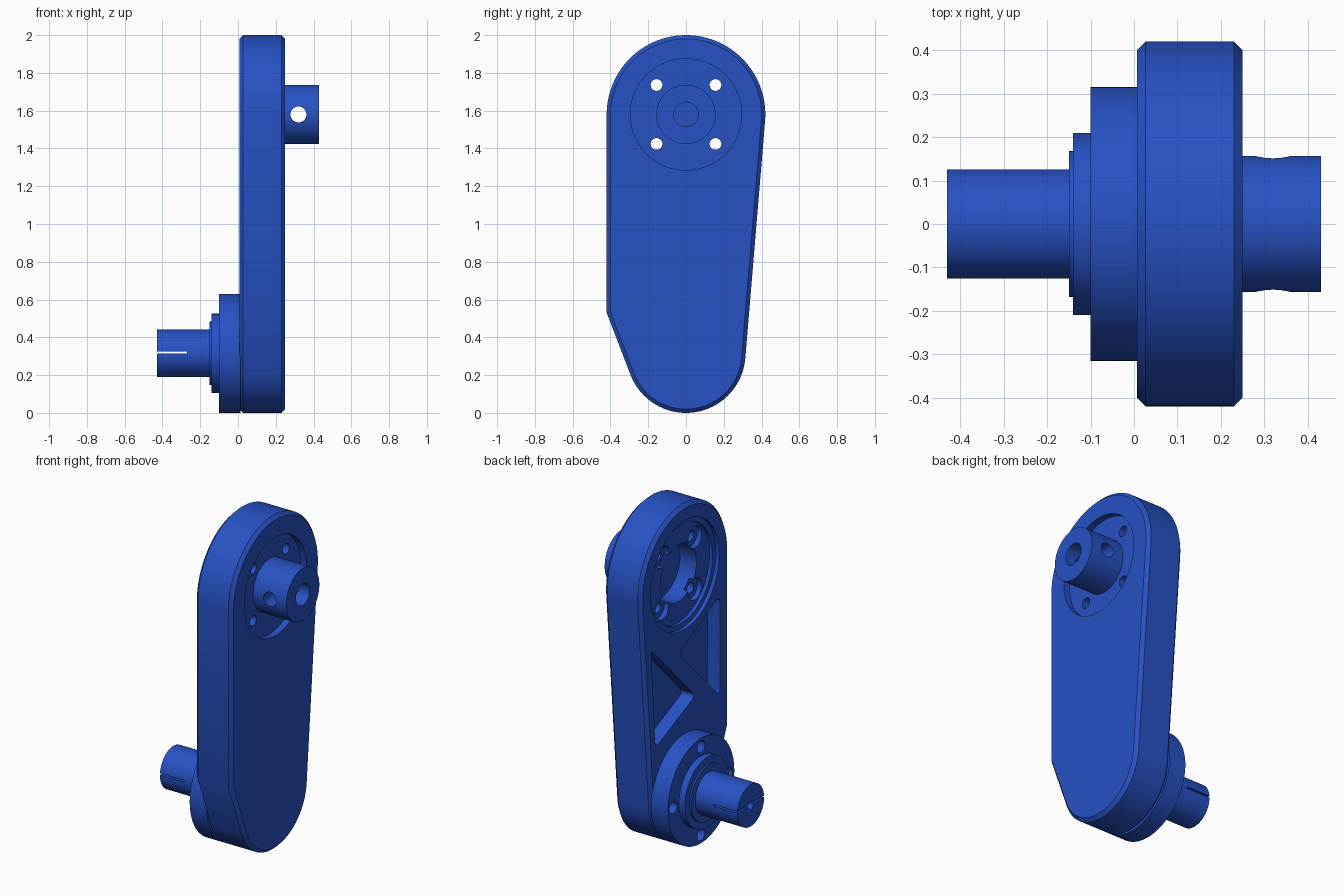
import bpy, bmesh, math
from mathutils import Matrix, Vector

cube = bpy.data.objects.get("Cube")
if cube:
    bpy.data.objects.remove(cube, do_unlink=True)

blue = bpy.data.materials.new("blue_paint")
blue.use_nodes = True
blue.diffuse_color = (0.02, 0.085, 0.56, 1)
blue.node_tree.nodes["Principled BSDF"].inputs["Base Color"].default_value = blue.diffuse_color

TOP_Z, TOP_R = 1.58, 0.42
LOW_Z, LOW_R = 0.315, 0.315
FACE, BACK = 0.007, 0.25


def finish(name, bm):
    bmesh.ops.recalc_face_normals(bm, faces=bm.faces)
    mesh = bpy.data.meshes.new(name)
    bm.to_mesh(mesh)
    bm.free()
    obj = bpy.data.objects.new(name, mesh)
    bpy.context.collection.objects.link(obj)
    mesh.materials.append(blue)
    return obj


def prism(name, points, x0, x1, rim=0, corner=0):
    """Extrude a (y, z) outline along x, chamfering its rims or rounding its corners."""
    bm = bmesh.new()
    face = bm.faces.new([bm.verts.new((x0, y, z)) for y, z in points])
    new = bmesh.ops.extrude_face_region(bm, geom=[face])["geom"]
    bmesh.ops.translate(bm, vec=(x1 - x0, 0, 0),
                        verts=[g for g in new if isinstance(g, bmesh.types.BMVert)])
    along = [e for e in bm.edges if abs(e.verts[0].co.x - e.verts[1].co.x) > 1e-5]
    if rim:
        bmesh.ops.bevel(bm, geom=[e for e in bm.edges if e not in along], offset=rim,
                        segments=1, affect='EDGES', profile=0.5)
    if corner:
        bmesh.ops.bevel(bm, geom=along, offset=corner, segments=6,
                        affect='EDGES', profile=0.5)
    return finish(name, bm)


def rod(name, radius, start, end, segments=96):
    """Cylinder between two points."""
    a, b = Vector(start), Vector(end)
    turn = (b - a).to_track_quat('Z', 'Y').to_matrix().to_4x4()
    bm = bmesh.new()
    bmesh.ops.create_cone(bm, cap_ends=True, segments=segments, radius1=radius, radius2=radius,
                          depth=(b - a).length, matrix=Matrix.Translation((a + b) / 2) @ turn)
    return finish(name, bm)


def xrod(name, radius, x0, x1, z, y=0, segments=96):
    return rod(name, radius, (x0, y, z), (x1, y, z), segments)


def lathe(name, profile, z):
    """Revolve (x, radius) points about the x axis at height z."""
    bm = bmesh.new()
    verts = [bm.verts.new((x, 0, z + r)) for x, r in profile]
    edges = [bm.edges.new(pair) for pair in zip(verts, verts[1:])]
    bmesh.ops.spin(bm, geom=verts + edges, cent=(0, 0, z), axis=(1, 0, 0),
                   angle=math.tau, steps=96)
    bmesh.ops.remove_doubles(bm, verts=bm.verts, dist=1e-5)
    return finish(name, bm)


def cut(target, cutters):
    bpy.context.view_layer.objects.active = target
    for cutter in cutters:
        cutter.hide_render = True
        mod = target.modifiers.new("cut", 'BOOLEAN')
        mod.operation, mod.solver, mod.object = 'DIFFERENCE', 'EXACT', cutter
        bpy.ops.object.modifier_apply(modifier=mod.name)
        bpy.data.objects.remove(cutter, do_unlink=True)


def arc(z, r, a0, a1, n):
    steps = [a0 + (a1 - a0) * i / n for i in range(n + 1)]
    return [(r * math.cos(a), z + r * math.sin(a)) for a in steps]


# Arm body: two arcs joined by a straight side, a clipped corner and a tangent
tangent = -math.asin((TOP_R - LOW_R) / (TOP_Z - LOW_Z))
corner = Vector((-TOP_R, 0.53 - LOW_Z))
clip = math.atan2(corner.y, corner.x) + math.acos(LOW_R / corner.length)
outline = arc(TOP_Z, TOP_R, tangent, math.pi, 56)
outline += [(-TOP_R, 0.53)]
outline += arc(LOW_Z, LOW_R, clip, math.tau + tangent, 48)
arm = prism("arm_body", outline, FACE, BACK, rim=0.02)

# Hub recess, stepped bearing seat and triangular weight pockets
cutters = [
    xrod("hub_recess", 0.295, 0.21, 0.3, TOP_Z),
    xrod("seat_lip", 0.325, -0.05, 0.03, TOP_Z),
    xrod("seat_step", 0.295, -0.05, 0.05, TOP_Z),
    xrod("seat_bore", 0.17, -0.05, 0.16, TOP_Z),
    prism("pocket_low", [(0.32, 1.25), (-0.1, 0.82), (0.28, 0.65)], -0.05, 0.09, corner=0.035),
    prism("pocket_high", [(-0.33, 1.33), (0.06, 1.13), (-0.33, 0.73)], -0.05, 0.09, corner=0.035),
]
# Four counterbored screw holes
for sy in (-1, 1):
    for sz in (-1, 1):
        y, z = 0.156 * sy, TOP_Z + 0.156 * sz
        cutters.append(xrod("counterbore", 0.065, -0.05, 0.08, z, y, 32))
        cutters.append(xrod("screw_hole", 0.031, -0.05, 0.3, z, y, 32))
cut(arm, cutters)

# Hub with blind bore and cross hole
hub = xrod("hub", 0.157, 0.2, 0.43, TOP_Z)
cut(hub, [xrod("hub_bore", 0.065, 0.215, 0.5, TOP_Z, segments=48),
          rod("cross_hole", 0.042, (0.32, -0.3, TOP_Z), (0.32, 0.3, TOP_Z), 48)])

# Stepped flange with four blind holes
flange = lathe("mounting_flange", [(0.012, 0), (0.012, 0.315), (-0.1, 0.315), (-0.1, 0.21),
                                   (-0.14, 0.21), (-0.14, 0.168), (-0.15, 0.168), (-0.15, 0)], LOW_Z)
holes = []
for k in range(4):
    a = k * math.pi / 2
    holes.append(xrod("flange_hole", 0.036, -0.13, -0.02, LOW_Z + 0.263 * math.sin(a),
                      0.263 * math.cos(a), 32))
cut(flange, holes)

# Split shaft with a centre hole
shaft = xrod("output_shaft", 0.126, -0.43, -0.145, LOW_Z)
slot = [(-0.2, 0.315), (0.2, 0.315), (0.2, 0.325), (-0.2, 0.325)]
cut(shaft, [xrod("centre_hole", 0.025, -0.5, -0.3, LOW_Z, segments=32),
            prism("split_slot", slot, -0.5, -0.27)])

# Smooth curved walls, sharp edges
bpy.ops.object.select_all(action='DESELECT')
for part in (arm, hub, flange, shaft):
    part.select_set(True)
bpy.context.view_layer.objects.active = arm
bpy.ops.object.shade_smooth_by_angle(angle=math.radians(25))
